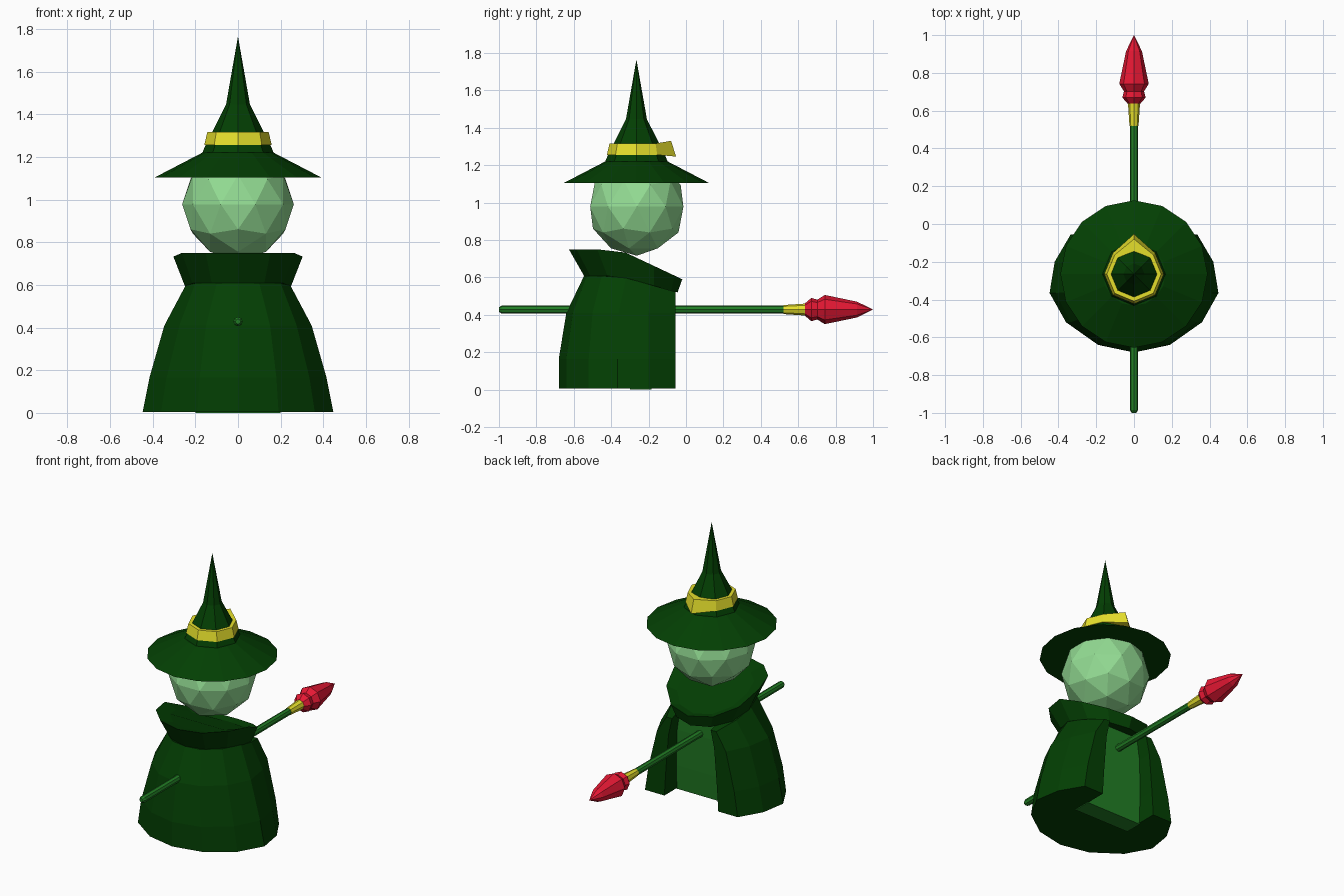
import bpy, bmesh, math

if "Cube" in bpy.data.objects:
    bpy.data.objects.remove(bpy.data.objects["Cube"])


def material(name, rgb):
    m = bpy.data.materials.new(name)
    m.diffuse_color = (*rgb, 1)
    m.use_nodes = True
    m.node_tree.nodes["Principled BSDF"].inputs["Base Color"].default_value = m.diffuse_color
    return m


DARK = material("dark green", (0.001, 0.05, 0.001))
LEAF = material("mid green", (0.016, 0.21, 0.018))
PALE = material("pale green", (0.29, 0.71, 0.29))
GOLD = material("yellow", (0.80, 0.75, 0.025))
RED = material("red", (0.79, 0.009, 0.034))
CY = -0.265  # y of the head and hat axis


def finish(name, bm, mat):
    bmesh.ops.remove_doubles(bm, verts=bm.verts, dist=0.0003)
    bmesh.ops.recalc_face_normals(bm, faces=bm.faces)
    me = bpy.data.meshes.new(name)
    bm.to_mesh(me)
    bm.free()
    me.materials.append(mat)
    ob = bpy.data.objects.new(name, me)
    bpy.context.collection.objects.link(ob)
    return ob


def loft(name, rings, mat):
    """Skin a stack of equal-length rings and cap both ends."""
    bm = bmesh.new()
    vs = [[bm.verts.new(p) for p in r] for r in rings]
    n = len(vs[0])
    for a, b in zip(vs, vs[1:]):
        for i in range(n):
            j = (i + 1) % n
            bm.faces.new((a[i], a[j], b[j], b[i]))
    bm.faces.new(vs[0])
    bm.faces.new(vs[-1])
    return finish(name, bm, mat)


def ring(rx, ry, cy, z, n):
    """Horizontal ellipse; z may be a function of y."""
    pts = []
    for i in range(n):
        a = math.tau * i / n
        y = cy + ry * math.sin(a)
        pts.append((rx * math.cos(a), y, z(y) if callable(z) else z))
    return pts


def upright(name, profile, n, mat):
    return loft(name, [ring(r, r, CY, z, n) for r, z in profile], mat)


def along_y(name, profile, mat, n=8, z=0.428):
    rings = [[(r * math.cos(math.tau * i / n), y, z + r * math.sin(math.tau * i / n))
              for i in range(n)] for r, y in profile]
    return loft(name, rings, mat)


def collar_low(y):
    return 0.608 - max(0, y + 0.36) * 0.28


def collar_high(y):
    return 0.75 - max(0, y + 0.36) * 0.47


# Cloak: half outlines at each level, mirrored, with a notch at the back
levels = [
    (0.005, [(0, -.68), (.19, -.64), (.36, -.52), (.447, -.365), (.42, -.2),
             (.335, -.055), (.195, -.055), (.195, -.22)]),
    (0.165, [(0, -.68), (.18, -.64), (.335, -.52), (.415, -.365), (.39, -.2),
             (.31, -.055), (.185, -.055), (.185, -.21)]),
    (0.41, [(0, -.64), (.15, -.605), (.275, -.5), (.345, -.36), (.32, -.2),
            (.25, -.055), (.165, -.055), (.165, -.19)]),
    (collar_low, [(0, -.545), (.1, -.53), (.2, -.45), (.246, -.32), (.23, -.19),
                  (.18, -.055), (.14, -.055), (.14, -.18)]),
]
rings = []
for z, half in levels:
    full = half + [(-x, y) for x, y in reversed(half[1:])]
    rings.append([(x, y, z(y) if callable(z) else z) for x, y in full])
loft("cloak", rings, DARK)

# Inner robe seen through the opening
loft("inner_robe", [[(-w, -.3, z), (w, -.3, z), (w, y, z), (-w, y, z)]
                    for w, y, z in [(.2, -.185, 0), (.187, -.165, .165),
                                    (.167, -.145, .41), (.145, -.14, .55)]], LEAF)

# Flared collar, dipping at the back, filled just below the rim
loft("collar", [
    ring(.247, .25, -.295, collar_low, 12),
    ring(.303, .303, -.323, collar_high, 12),
    ring(.23, .23, -.305, lambda y: collar_high(y) - .03, 12)], DARK)

# Head
bm = bmesh.new()
bmesh.ops.create_icosphere(bm, subdivisions=2, radius=0.262)
head = finish("head", bm, PALE)
head.location = (0, CY + .002, 0.978)
head.rotation_euler.z = math.pi / 2

# Hat
upright("hat_brim", [(.39, 1.104), (.167, 1.22)], 16, DARK)
upright("hat_cone", [(.168, 1.2), (.167, 1.22), (.15, 1.26), (.056, 1.446), (0.0001, 1.765)], 8, DARK)

# Hat band with its back corner pulled out
band = upright("hat_band", [(.158, 1.255), (.144, 1.316)], 8, GOLD)
for v in band.data.vertices:
    if v.co.y > CY + .13:
        top = v.co.z > 1.28
        v.co.y = -.08 if top else -.053
        v.co.z = 1.33 if top else 1.246

# Staff
along_y("staff_shaft", [(.012, -1), (.022, -.985), (.022, .53)], LEAF)
along_y("staff_ferrule", [(.024, .52), (.032, .64)], GOLD)
along_y("staff_tip", [(.034, .637), (.062, .67), (.053, .702), (.078, .742),
                      (.042, .915), (.0001, 1)], RED)
